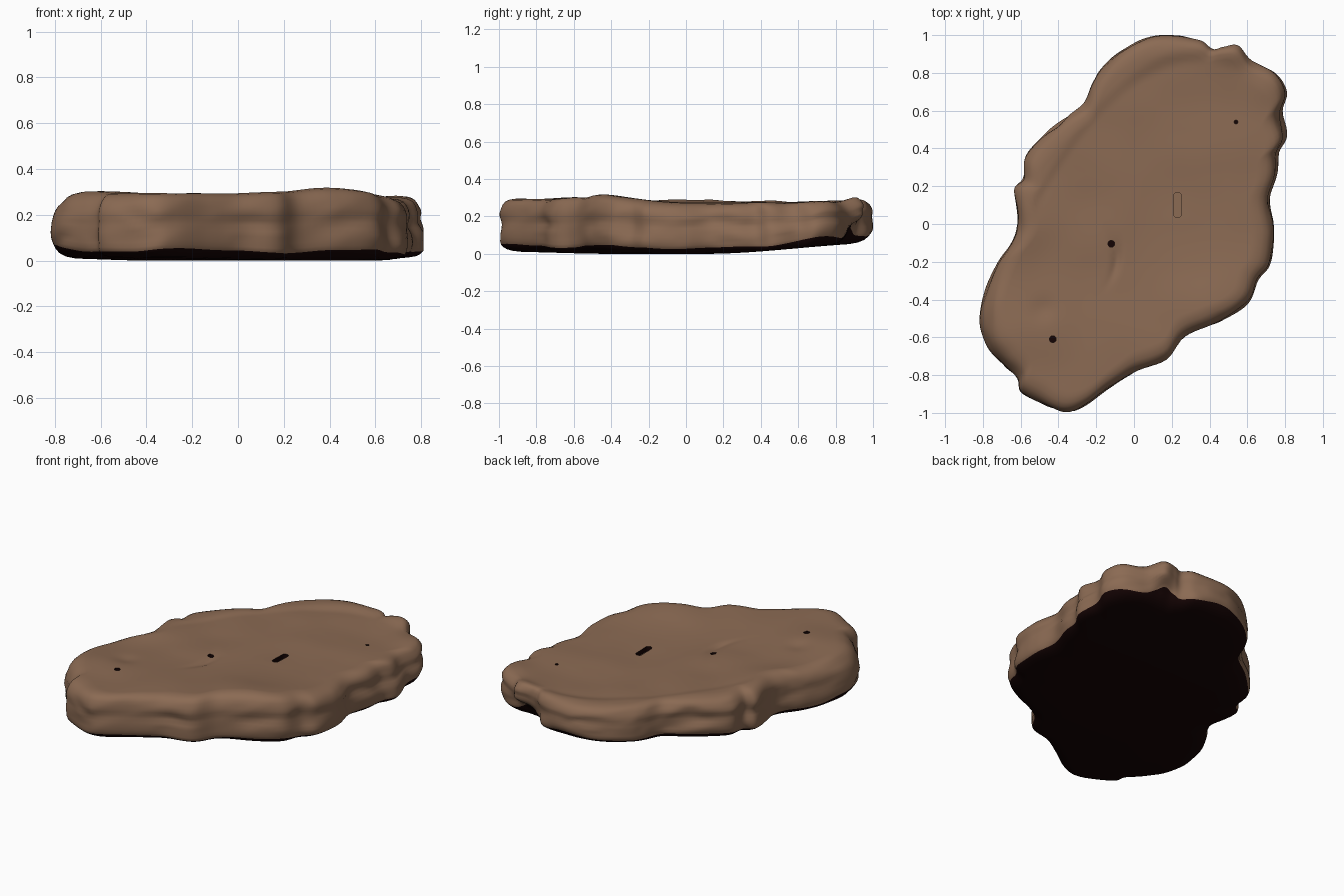
import bpy, bmesh, math
from mathutils import Vector, noise

cube = bpy.data.objects.get("Cube")
if cube:
    bpy.data.objects.remove(cube, do_unlink=True)


def material(name, rgb):
    m = bpy.data.materials.new(name)
    m.use_nodes = True
    m.diffuse_color = (*rgb, 1)
    bsdf = m.node_tree.nodes["Principled BSDF"]
    bsdf.inputs["Base Color"].default_value = (*rgb, 1)
    bsdf.inputs["Roughness"].default_value = 0.9
    return m


MATS = [material("earthy brown", (0.258, 0.145, 0.087)),
        material("near black underside", (0.007, 0.001, 0.001))]
BROWN, DARK = 0, 1

# Outline of the slab seen from above, anticlockwise
OUTLINE = [(.74, 0), (.72, .13), (.76, .27), (.77, .38), (.815, .47), (.79, .6), (.81, .7),
           (.75, .8), (.63, .87), (.56, .95), (.48, .95), (.42, .94), (.35, .98), (.2, 1),
           (.08, .99), (-.06, .93), (-.17, .83), (-.22, .75), (-.27, .64), (-.38, .56),
           (-.5, .45), (-.58, .35), (-.59, .24), (-.64, .18), (-.62, 0), (-.65, -.1),
           (-.72, -.2), (-.79, -.35), (-.82, -.5), (-.78, -.65), (-.69, -.75), (-.62, -.82),
           (-.6, -.89), (-.5, -.95), (-.38, -1), (-.27, -.97), (-.13, -.87), (0, -.79),
           (.17, -.73), (.27, -.6), (.45, -.52), (.61, -.42), (.66, -.3), (.72, -.22), (.74, -.1)]
# Side profile: (inset from the outline, height fraction)
PROFILE = [(.13, 0), (.08, .02), (.045, .06), (.025, .11), (.012, .16), (.004, .22), (0, .29),
           (0, .37), (.002, .45), (.005, .53), (.006, .6), (.003, .67), (.004, .74), (.01, .81),
           (.02, .88), (.035, .94), (.06, .98), (.095, 1)]
DARK_ROW = 4
DARK_FRAC = PROFILE[DARK_ROW][1]
# Pits in the top: x, y, radius, extra length, floor colour
PITS = [(-.43, -.61, .018, 0, DARK), (-.12, -.105, .018, 0, DARK),
        (.54, .54, .01, 0, DARK), (.23, .1, .021, .046, BROWN)]


def smooth_loop(pts, steps):
    """Catmull-Rom loop through the points."""
    out, n = [], len(pts)
    for i in range(n):
        a, b, c, d = (Vector(pts[(i + k) % n]) for k in (-1, 0, 1, 2))
        for s in range(steps):
            t = s / steps
            out.append(0.5 * (2 * b + (c - a) * t + (2 * a - 5 * b + 4 * c - d) * t * t
                              + (3 * b - a - 3 * c + d) * t ** 3))
    return out


def bump(x, y, cx, cy, r):
    return math.exp(-((x - cx) ** 2 + (y - cy) ** 2) / (r * r))


def ramp(v, lo, hi):
    t = min(1, max(0, (v - lo) / (hi - lo)))
    return t * t * (3 - 2 * t)


def top_z(x, y):
    z = .276 + .02 * ramp(-y, .2, .7)
    z += .034 * bump(x, y, .42, -.42, .26) + .024 * bump(x, y, -.6, -.05, .16)
    z += .014 * bump(x, y, -.6, -.55, .15)
    z += .012 * bump(x, y, .5, .92, .12) + .012 * bump(x, y, .73, .72, .1)
    rim = ramp(y - .9 + (x - .36) ** 2, -.05, .05)           # raised back rim
    z += rim * (.008 + .016 * ramp(x, -.25, .35))
    gouge = x + .09 + 2 * (y + .17) ** 2                     # curved soft dent
    z -= .014 * math.exp(-(gouge / .025) ** 2 - ((y + .18) / .1) ** 2)
    z -= .01 * bump(x, y, -.48, -.45, .06)
    return z + .007 * noise.noise(Vector((x * 4, y * 4, 1)))


def bottom_z(x, y):
    return .003 + .06 * ramp(y, .1, 1.1) + .012 * ramp(-y, .4, 1) + .01 * ramp(-x, .4, .8)


def undercut(p):
    return bump(p.x, p.y, .54, .97, .11)


def left_bulge(p):
    return bump(p.x, p.y, .8, .5, .2)


def dark_edge(p):
    """Height fraction at which the dark underside meets the brown side."""
    wave = noise.noise(Vector((p.x * 3, p.y * 3, 5)))
    edge = .14 + .14 * wave + .36 * undercut(p) - .06 * left_bulge(p)
    return min(.5, max(.06, edge))


# Slab body: side rows, then rings closing the top and the underside
loop = smooth_loop(OUTLINE, 6)
N = len(loop)
bm = bmesh.new()


def add_ring(points):
    return [bm.verts.new(p) for p in points]


def bridge(low, high, colour):
    for i in range(N):
        j = (i + 1) % N
        f = bm.faces.new((low[i], low[j], high[j], high[i]))
        f.material_index = colour
        f.smooth = True


def side_point(p, inset, frac):
    # Slide the rows so that the colour border follows a smooth wavy line
    edge = dark_edge(p)
    if frac <= DARK_FRAC:
        inset *= 1 - .5 * left_bulge(p)
        frac *= edge / DARK_FRAC
    else:
        frac = edge + (frac - DARK_FRAC) * (1 - edge) / (1 - DARK_FRAC)
    lump = noise.noise(Vector((p.x * 4, p.y * 4, frac * 2.5)))
    fine = noise.noise(Vector((p.x * 6, p.y * 6, frac * 5 + 9)))
    inset += (.02 * max(0, lump) + .016 * max(0, fine)) * ramp(frac, 0, .3)
    inset += .08 * undercut(p) * (1 - ramp(frac, .3, .65))
    inset += .05 * bump(p.x, p.y, -.8, -.5, .3) * ramp(frac, .5, 1.1)
    inset += .025 * left_bulge(p) * ramp(frac, .4, .6)
    q = p - p.normalized() * inset
    lo, hi = bottom_z(q.x, q.y), top_z(q.x, q.y)
    return Vector((q.x, q.y, lo + (hi - lo) * frac))


rows = [add_ring(side_point(p, *step) for p in loop) for step in PROFILE]
for k in range(len(rows) - 1):
    bridge(rows[k], rows[k + 1], DARK if k < DARK_ROW else BROWN)


def close(start, count, height, colour, flip):
    prev = start
    for k in range(1, count):
        s = 1 - k / count
        ring = add_ring((v.co.x * s, v.co.y * s, height(v.co.x * s, v.co.y * s)) for v in start)
        bridge(*((ring, prev) if flip else (prev, ring)), colour)
        prev = ring
    mid = bm.verts.new((0, 0, height(0, 0)))
    for i in range(N):
        a, b = prev[i], prev[(i + 1) % N]
        f = bm.faces.new((b, a, mid) if flip else (a, b, mid))
        f.material_index = colour
        f.smooth = True


close(rows[-1], 36, top_z, BROWN, False)
close(rows[0], 8, bottom_z, DARK, True)
lowest = min(v.co.z for v in bm.verts)
bmesh.ops.translate(bm, verts=bm.verts, vec=(0, 0, -lowest))
bmesh.ops.recalc_face_normals(bm, faces=bm.faces)


def to_object(name, mesh_builder):
    me = bpy.data.meshes.new(name)
    mesh_builder.to_mesh(me)
    mesh_builder.free()
    for m in MATS:
        me.materials.append(m)
    ob = bpy.data.objects.new(name, me)
    bpy.context.collection.objects.link(ob)
    return ob


slab = to_object("stone_slab", bm)

# Small pits cut into the top
cut = bmesh.new()
for x, y, r, extra, floor in PITS:
    pts = []
    for k in range(16):
        a = 2 * math.pi * (k + .5) / 16
        pts.append((x + r * math.cos(a), y + r * math.sin(a) + math.copysign(extra, math.sin(a))))
    base = cut.faces.new([cut.verts.new((px, py, .24)) for px, py in pts])
    walls = bmesh.ops.extrude_face_region(cut, geom=[base])["geom"]
    bmesh.ops.translate(cut, verts=[g for g in walls if isinstance(g, bmesh.types.BMVert)],
                        vec=(0, 0, .2))
    for f in {f for v in base.verts for f in v.link_faces}:
        f.material_index = floor if f == base else DARK
bmesh.ops.recalc_face_normals(cut, faces=cut.faces)
cutter = to_object("pit_cutter", cut)
cutter.hide_render = True

bpy.ops.object.select_all(action="DESELECT")
slab.select_set(True)
bpy.context.view_layer.objects.active = slab
mod = slab.modifiers.new("pits", "BOOLEAN")
mod.operation = "DIFFERENCE"
mod.solver = "EXACT"
mod.object = cutter
bpy.ops.object.modifier_apply(modifier=mod.name)
bpy.data.objects.remove(cutter, do_unlink=True)
bpy.ops.object.shade_smooth_by_angle(angle=math.radians(50))
